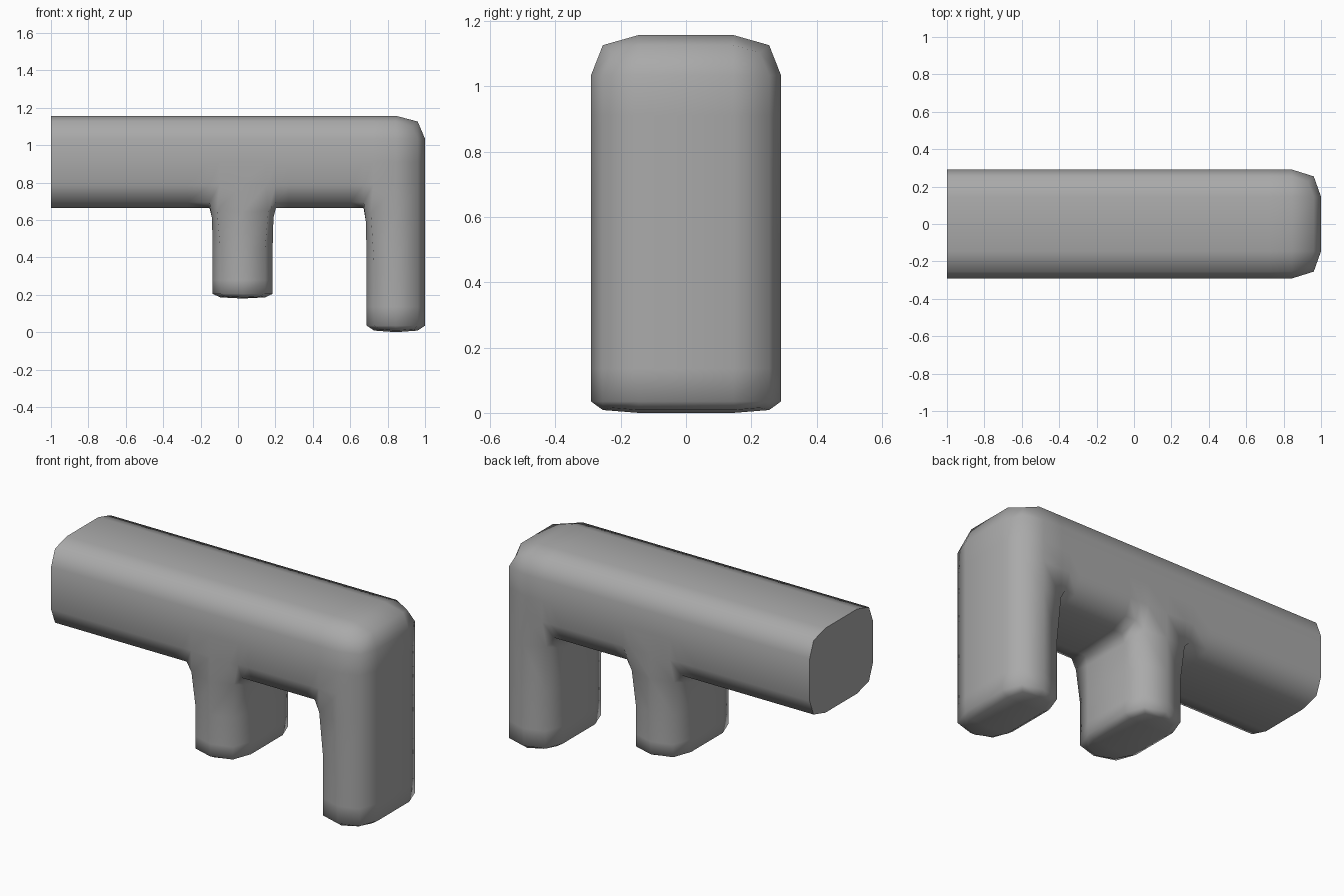
import bpy, bmesh

cube = bpy.data.objects.get("Cube")
if cube:
    bpy.data.objects.remove(cube, do_unlink=True)

grey = bpy.data.materials.new("plain_grey")
grey.use_nodes = True
colour = (0.4, 0.4, 0.4, 1.0)
grey.diffuse_color = colour
grey.node_tree.nodes["Principled BSDF"].inputs["Base Color"].default_value = colour

# Cage layout: column edges along the bar, two halves in depth, stacked heights
xs = [-1, -0.17, -0.135, 0.185, 0.22, 0.655, 0.688, 1]
ys = [-0.291, 0, 0.291]
bar = [0.665, 0.911, 1.157]
legs = {2: [0.18, 0.23], 6: [0, 0.07]}   # column index -> leg heights

bm = bmesh.new()
verts = {}


def vert(p):
    if p not in verts:
        verts[p] = bm.verts.new(p)
    return verts[p]


# Count the sides of every block; sides shared by two blocks are interior
SIDES = [(0, 1, 3, 2), (4, 6, 7, 5), (0, 4, 5, 1),
         (2, 3, 7, 6), (0, 2, 6, 4), (1, 5, 7, 3)]
sides = {}
for i, (x0, x1) in enumerate(zip(xs, xs[1:])):
    heights = legs.get(i, []) + bar
    for y0, y1 in zip(ys, ys[1:]):
        for z0, z1 in zip(heights, heights[1:]):
            corners = [(x, y, z) for x in (x0, x1) for y in (y0, y1) for z in (z0, z1)]
            for side in SIDES:
                loop = [corners[k] for k in side]
                sides.setdefault(frozenset(loop), []).append(loop)
for loops in sides.values():
    if len(loops) == 1:
        bm.faces.new([vert(p) for p in loops[0]])
bmesh.ops.recalc_face_normals(bm, faces=bm.faces)

# Crisp rim round the flat cut end
crease = bm.edges.layers.float.new("crease_edge")
for face in bm.faces:
    face.smooth = True
for edge in bm.edges:
    ends = [f.normal.x < -0.9 and f.calc_center_median().x < -0.99 for f in edge.link_faces]
    if any(ends) and not all(ends):
        edge[crease] = 1.0
        edge.smooth = False

mesh = bpy.data.meshes.new("bar_with_two_legs")
bm.to_mesh(mesh)
bm.free()
mesh.materials.append(grey)
body = bpy.data.objects.new("bar_with_two_legs", mesh)
bpy.context.collection.objects.link(body)

# Soft rounding
soft = body.modifiers.new("rounding", 'SUBSURF')
soft.levels = soft.render_levels = 1
soft.use_limit_surface = False
